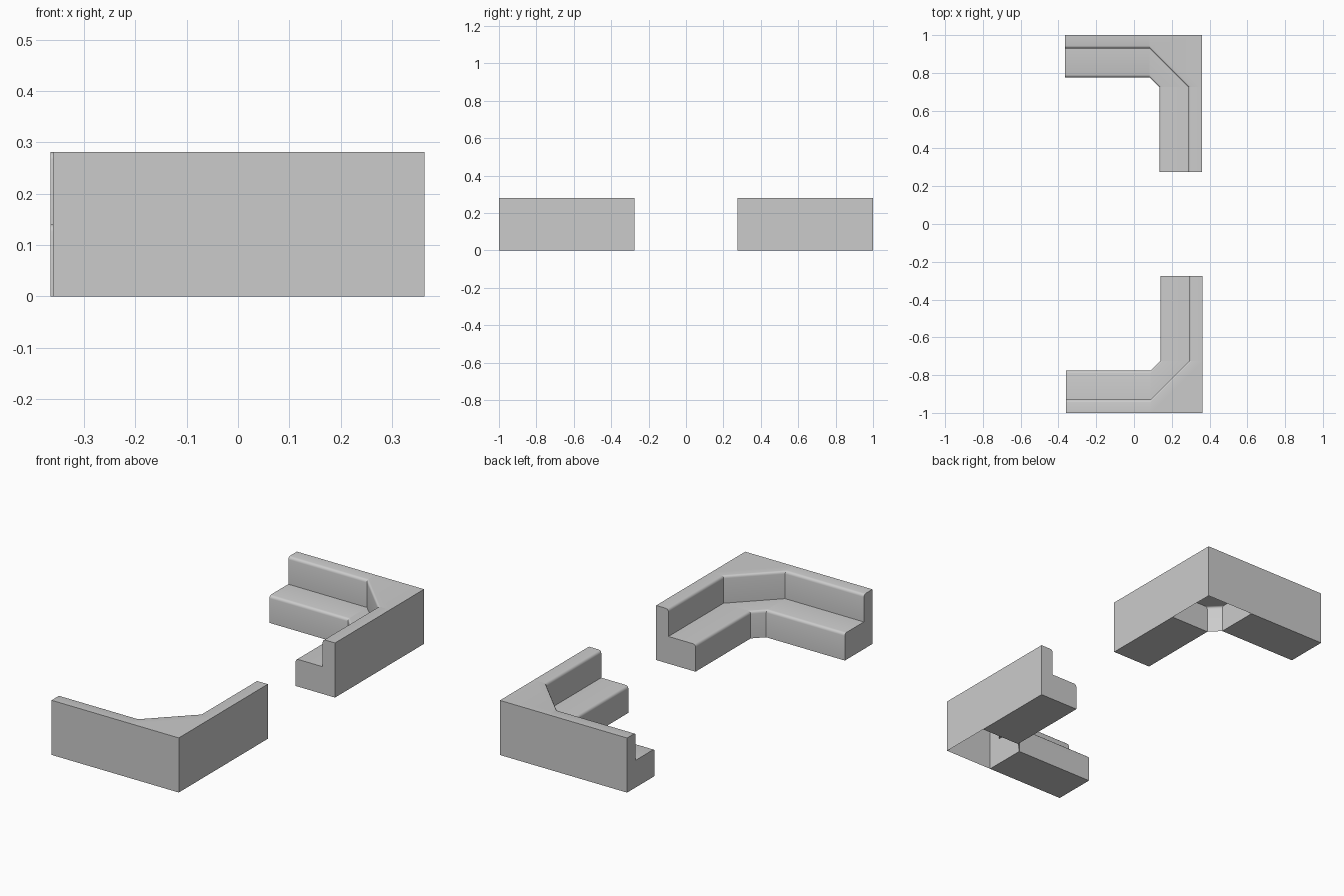
import bpy, bmesh, math

if "Cube" in bpy.data.objects:
    bpy.data.objects.remove(bpy.data.objects["Cube"])

H, SEAT_Z = 0.281, 0.14        # backrest top, seat top
BACK, DEPTH = 0.07, 0.224      # backrest thickness, full depth
LENGTH, CORNER = 0.724, 0.276  # arm length, start of the diagonal corner
R, SEGS = 0.014, 3             # rounded edges


def rounded(d, z):
    """Quarter-round replacing the convex edge at (d, z)."""
    steps = [math.pi / 2 * k / SEGS for k in range(SEGS + 1)]
    return [(d - R + R * math.sin(a), z - R + R * math.cos(a)) for a in steps]


# Cross-section (distance from outer wall, height)
profile = ([(0, 0), (0, H)] + rounded(BACK, H) + [(BACK, SEAT_Z)]
           + rounded(DEPTH, SEAT_Z) + [(DEPTH, 0)])
n = len(profile)


def corner_bench(name, side, x_outer):
    bm = bmesh.new()

    def vert(u, v, z):
        return bm.verts.new((x_outer - u, side * (1 - v), z))

    def face(*vs):
        bm.faces.new(vs if side > 0 else vs[::-1])

    # Sections: arm end, both sides of the diagonal, other arm end
    end_a = [vert(LENGTH, d, z) for d, z in profile]
    mid_a = [vert(CORNER, d, z) for d, z in profile]
    mid_b = [vert(d, CORNER, z) for d, z in profile]
    end_b = [vert(d, LENGTH, z) for d, z in profile]
    low, high = vert(0, 0, 0), vert(0, 0, H)

    # Two closed arms
    for p, q in ((end_a, mid_a), (mid_b, end_b)):
        for i in range(n):
            j = (i + 1) % n
            face(p[i], p[j], q[j], q[i])
    face(*end_a[::-1])
    face(*mid_a)
    face(*mid_b[::-1])
    face(*end_b)

    # Diagonal corner piece, open underneath
    for i in range(2, n - 1):
        face(mid_a[i], mid_a[i + 1], mid_b[i + 1], mid_b[i])
    face(mid_a[1], mid_a[2], mid_b[2], mid_b[1], high)
    face(mid_a[0], mid_a[1], high, low)
    face(low, high, mid_b[1], mid_b[0])

    mesh = bpy.data.meshes.new(name)
    bm.to_mesh(mesh)
    bm.free()
    obj = bpy.data.objects.new(name, mesh)
    bpy.context.collection.objects.link(obj)
    bpy.ops.object.select_all(action='DESELECT')
    obj.select_set(True)
    bpy.context.view_layer.objects.active = obj
    bpy.ops.object.shade_smooth_by_angle(angle=math.radians(35))


corner_bench("back_corner_bench", 1, 0.359)
corner_bench("front_corner_bench", -1, 0.363)
